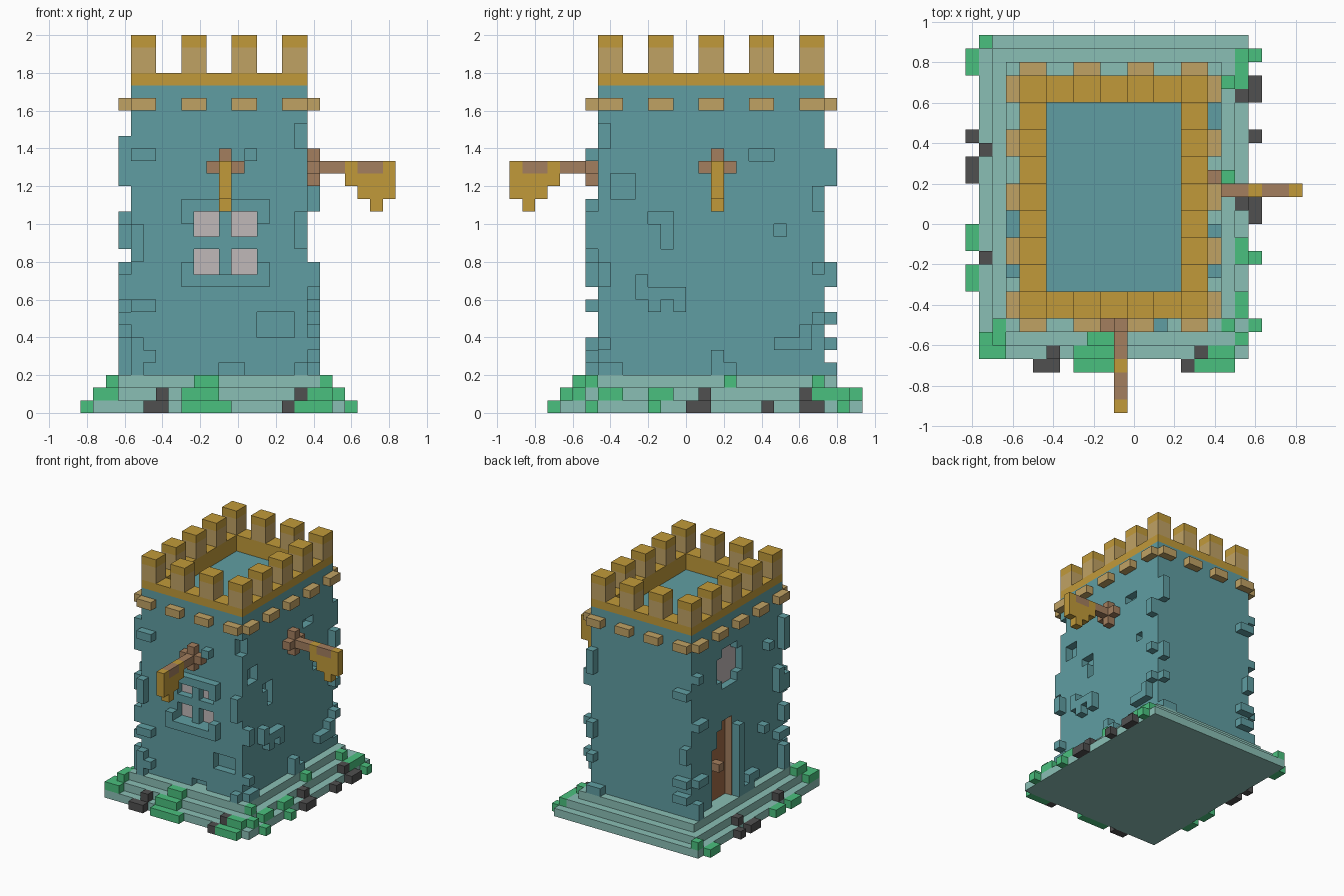
import bpy, bmesh

if "Cube" in bpy.data.objects:
    bpy.data.objects.remove(bpy.data.objects["Cube"])

U = 1 / 15                       # size of one block
ORIGIN = (-12.5, -14, 0)         # grid origin, in blocks


def material(name, rgb):
    lin = [((c / 255 + 0.055) / 1.055) ** 2.4 for c in rgb] + [1]
    m = bpy.data.materials.new(name)
    m.use_nodes = True
    m.diffuse_color = lin
    m.node_tree.nodes["Principled BSDF"].inputs["Base Color"].default_value = lin
    m.node_tree.nodes["Principled BSDF"].inputs["Roughness"].default_value = 0.9
    return m


TEAL = material("teal stone", (96, 158, 162))
PALE = material("pale stone", (138, 191, 181))
GOLD = material("gold", (193, 154, 58))
TAN = material("tan", (192, 162, 100))
BROWN = material("brown wood", (163, 126, 94))
DOOR = material("door wood", (160, 108, 72))
GREEN = material("moss green", (74, 192, 126))
DARK = material("dark rock", (80, 80, 80))
GLASS = material("pale glass", (192, 184, 184))


def part(name, mat, boxes):
    """One object from boxes given in block units (x0, x1, y0, y1, z0, z1)."""
    bm = bmesh.new()
    for b in boxes:
        vs = bmesh.ops.create_cube(bm, size=1)["verts"]
        for v in vs:
            v.co = [(b[2 * a + (v.co[a] > 0)] + ORIGIN[a]) * U for a in range(3)]
    me = bpy.data.meshes.new(name)
    bm.to_mesh(me)
    bm.free()
    me.materials.append(mat)
    ob = bpy.data.objects.new(name, me)
    bpy.context.collection.objects.link(ob)
    return ob


# Place boxes against a wall: (along0, along1, z0, z1), out0..out1 measured outward
def front(rects, o0=0, o1=1):
    return [(a, b, 7 - o1, 7 - o0, c, d) for a, b, c, d in rects]


def back(rects, o0=0, o1=1):
    return [(a, b, 25 + o0, 25 + o1, c, d) for a, b, c, d in rects]


def east(rects, o0=0, o1=1):
    return [(18 + o0, 18 + o1, a, b, c, d) for a, b, c, d in rects]


def west(rects, o0=0, o1=1):
    return [(4 - o1, 4 - o0, a, b, c, d) for a, b, c, d in rects]


# Stepped base
part("base_steps", PALE, [(1 + k, 21 - k, 4 + k, 28 - k, k, k + 1) for k in range(3)])

# Tower body with window, door and missing-brick recesses
panes = [(x, x + 2, z, z + 2) for x in (9, 12) for z in (11, 14)]
oval = [(16, 19, 17, 22), (15, 16, 18, 21), (19, 20, 18, 21)]
door = [(17, 19, 3, 13), (19, 20, 3, 12), (20, 21, 3, 10)]
east_holes = [(8, 10, 17, 19), (11, 13, 15, 16), (12, 13, 13, 15),
              (19, 21, 20, 21), (21, 22, 14, 15)]
front_holes = [(14, 17, 6, 8), (11, 13, 3, 4)]
corner_notch = [(17, 18.5, 6.5, 8, 21, 23)]

body = part("tower_body", TEAL, [(4, 18, 7, 25, 3, 26)])
holes = (front(panes + front_holes, -1, 0.5) + west(oval + door, -1, 0.5)
         + east(east_holes, -1, 0.5) + corner_notch + [(5, 17, 8, 24, 25, 26.5)])
for n, h in enumerate(holes):
    cutter = part("cutter", TEAL, [h])
    cutter.hide_render = True
    mod = body.modifiers.new("cut", "BOOLEAN")
    mod.object = cutter
    mod.solver = "EXACT"
    bpy.context.view_layer.objects.active = body
    bpy.ops.object.modifier_apply(modifier=mod.name)
    bpy.data.objects.remove(cutter)

# Glazing and door sit at the back of their recesses
part("front_window_panes", GLASS, front(panes, -1, -0.9))
part("round_window_pane", GLASS, west(oval, -1, -0.9))
part("door", DOOR, west(door, -1, -0.9))
part("door_jamb", BROWN, west([(17, 17.1, 3, 13)], -1, 0))
part("door_handle", BROWN, west([(19, 20, 7, 8)], -0.9, 0.3))
part("door_surround", TEAL, west([(16, 17, 3, 12), (14, 16, 3, 4), (13, 15, 4, 5)]))

# Window sill and hood
part("window_trim", TEAL, front([
    (8, 15, 16, 17), (8, 9, 15, 16), (14, 15, 15, 16),
    (8, 15, 10, 11), (8, 9, 11, 12), (14, 15, 11, 12)]))

# Raised bricks on each wall
part("front_bricks", TEAL, front([
    (4, 6, 20, 21), (13, 14, 20, 21), (4, 5, 12, 15), (17, 18, 13, 16),
    (4, 6, 8, 9), (4, 6, 4, 5), (4, 5, 5, 6), (4, 5, 3, 4), (17, 18, 3, 4)]))
part("right_bricks", TEAL, east([
    (10, 11, 9, 11), (11, 14, 9, 10), (11, 12, 8, 9), (13, 14, 8, 9),
    (21, 24, 5, 6), (23, 24, 6, 7), (16, 17, 3, 5), (17, 18, 3, 4),
    (7, 9, 3, 4), (7, 8, 5, 6), (24, 25, 11, 12), (24, 25, 16, 18),
    (24, 25, 7, 8), (7, 8, 10, 12)]))
part("left_bricks", TEAL, west([
    (7, 8, 18, 22), (7, 9, 13, 15), (8, 9, 15, 16), (7, 8, 9, 11),
    (7, 9, 7, 8), (7, 8, 3, 6), (24, 25, 20, 21), (23, 25, 14, 15),
    (23, 25, 7, 8), (24, 25, 3, 5), (11, 12, 9, 10), (10, 11, 19, 20)]))
part("back_bricks", TEAL, back([
    (4, 6, 18, 19), (17, 18, 18, 21), (4, 5, 10, 12), (17, 18, 10, 12),
    (4, 6, 7, 8), (17, 18, 7, 8), (4, 6, 5, 6), (16, 18, 3, 4)]))

# Battlements: ring, lining, merlons, caps and corbels
def ring(x0, x1, y0, y1, t, z0, z1):
    return [(x0, x1, y0, y0 + t, z0, z1), (x0, x1, y1 - t, y1, z0, z1),
            (x0, x0 + t, y0 + t, y1 - t, z0, z1), (x1 - t, x1, y0 + t, y1 - t, z0, z1)]


part("parapet", GOLD, ring(4, 18, 7, 25, 2, 26, 27) + ring(5, 17, 8, 24, 1, 25, 26))
xs, ys = range(4, 18, 4), range(7, 25, 4)
spots = [(x, y) for x in xs for y in ys if x in (4, 16) or y in (7, 23)]
part("merlons", TAN, [(x, x + 2, y, y + 2, 27, 29) for x, y in spots])
part("merlon_caps", GOLD, [(x, x + 2, y, y + 2, 29, 30) for x, y in spots])
rx = [(x, x + 2, 24, 25) for x in xs]
ry = [(y, y + 2, 24, 25) for y in ys]
part("corbels", TAN, front(rx) + back(rx) + east(ry) + west(ry))

# Hanging banners on poles
for side, wall, c in (("front", front, 11), ("right", east, 16)):
    part(side + "_banner_pole", BROWN,
         wall([(c - 1, c + 2, 19, 20), (c, c + 1, 18, 19), (c, c + 1, 20, 21)])
         + wall([(c, c + 1, 19, 20)], 1, 3) + wall([(c, c + 1, 19, 20)], 4, 6))
    part(side + "_banner", GOLD,
         wall([(c, c + 1, 18, 20)], 3, 4) + wall([(c, c + 1, 18, 20)], 6, 7)
         + wall([(c, c + 1, 18, 19)], 4, 6) + wall([(c, c + 1, 17, 18)], 4, 7)
         + wall([(c, c + 1, 16, 17)], 5, 6))


# Moss and rocks on the steps: (start, end, layer), each one step outside its layer
def step_front(rows):
    return [(a, b, 3 + k, 4 + k, k, k + 1) for a, b, k in rows]


def step_east(rows):
    return [(21 - k, 22 - k, a, b, k, k + 1) for a, b, k in rows]


def step_west(rows):
    return [(k, k + 1, a, b, k, k + 1) for a, b, k in rows]


part("moss", GREEN,
     step_front([(8, 12, 0), (8, 11, 1), (9, 11, 2), (17, 20, 0), (18, 20, 1), (1, 3, 1)])
     + step_east([(6, 7, 0), (11, 12, 0), (26, 27, 0), (5, 6, 1), (7, 9, 1),
                  (11, 13, 1), (24, 27, 1), (17, 18, 2), (24, 25, 2), (6, 7, 2)])
     + step_west([(25, 27, 0), (12, 14, 0), (9, 11, 0), (27, 28, 1),
                  (5, 6, 1), (5, 7, 2)]))
part("rocks", DARK,
     step_front([(5, 7, 0), (6, 7, 1), (16, 17, 0), (17, 18, 1)])
     + step_east([(14, 16, 0), (15, 16, 1), (20, 21, 0), (23, 25, 0), (23, 24, 1)])
     + step_west([(20, 21, 0), (17, 19, 0), (19, 20, 1), (11, 12, 1)]))
